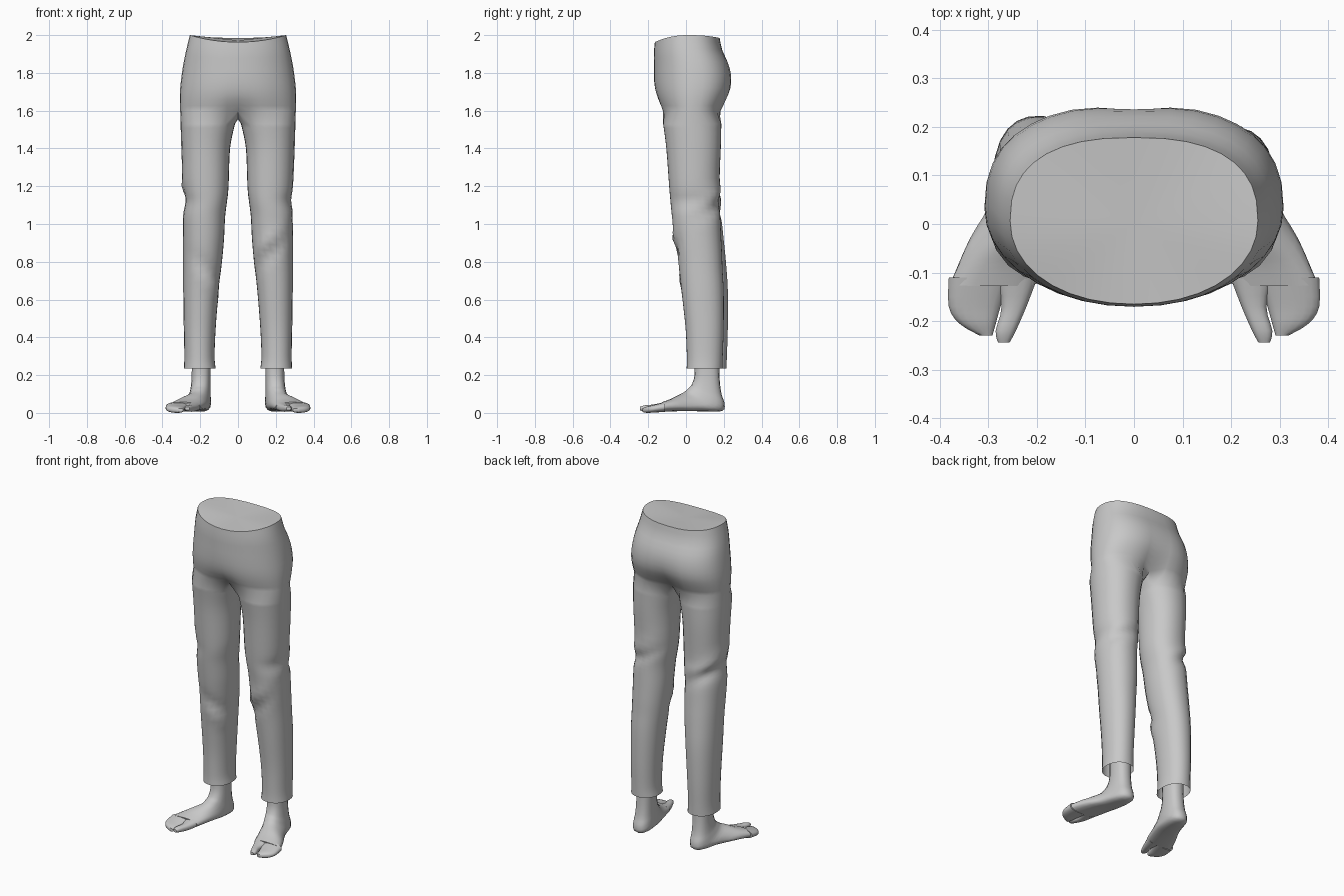
import bpy, bmesh, math
from mathutils import Vector

if "Cube" in bpy.data.objects:
    bpy.data.objects.remove(bpy.data.objects["Cube"])

grey = bpy.data.materials.new("plain grey")
grey.diffuse_color = (0.58, 0.58, 0.58, 1)
grey.use_nodes = True
grey.node_tree.nodes["Principled BSDF"].inputs["Base Color"].default_value = grey.diffuse_color


def finish(name, bm):
    """Weld, orient and smooth a mesh, then add it to the scene."""
    bmesh.ops.remove_doubles(bm, verts=bm.verts, dist=0.0005)
    bmesh.ops.recalc_face_normals(bm, faces=bm.faces)
    mesh = bpy.data.meshes.new(name)
    bm.to_mesh(mesh)
    bm.free()
    mesh.materials.append(grey)
    ob = bpy.data.objects.new(name, mesh)
    bpy.context.collection.objects.link(ob)
    bpy.ops.object.select_all(action='DESELECT')
    ob.select_set(True)
    bpy.context.view_layer.objects.active = ob
    bpy.ops.object.shade_smooth_by_angle(angle=math.radians(45))


def refine(rows, steps):
    """Smoothly interpolated copies of the table rows."""
    out = []
    for i in range(len(rows) - 1):
        p0, p1, p2 = rows[max(i - 1, 0)], rows[i], rows[i + 1]
        p3 = rows[min(i + 2, len(rows) - 1)]
        for s in range(steps):
            t = s / steps
            out.append([b + 0.5 * t * (c - a + t * (2*a - 5*b + 4*c - d + t * (3*(b - c) + d - a)))
                        for a, b, c, d in zip(p0, p1, p2, p3)])
    return out + [list(rows[-1])]


def bridge(bm, a, b, closed):
    n = len(a)
    for i in range(n if closed else n - 1):
        j = (i + 1) % n
        bm.faces.new((a[i], a[j], b[j], b[i]))


# Hip rows: z, half width, front y, back y, back cleft, front cleft
HIPS = [(2.0, .255, -.165, .178, 0, 0), (1.93, .272, -.17, .192, 0, 0),
        (1.86, .287, -.17, .224, .003, 0), (1.79, .298, -.17, .243, .007, 0),
        (1.72, .306, -.167, .243, .016, .003), (1.66, .308, -.155, .222, .03, .012),
        (1.60, .306, -.135, .193, .05, .04)]
# Leg rows: z, inner x, outer x, front y, back y
LEG = [(1.53, .016, .304, -.122, .188), (1.4, .042, .300, -.105, .185),
       (1.2, .050, .291, -.090, .176), (1.12, .058, .279, -.083, .180),
       (1.04, .068, .291, -.075, .188), (.92, .074, .291, -.060, .200),
       (.80, .085, .290, -.042, .212), (.65, .102, .290, -.025, .222),
       (.45, .118, .287, -.003, .222), (.30, .124, .284, .004, .217),
       (.235, .118, .287, .003, .215)]
# Cloth folds: side, angle, z, slope, angular width, height, amount
FOLDS = [(1, -110, .90, .0016, 40, .035, .014), (1, -105, .83, .0016, 40, .03, -.014),
         (-1, -115, .76, .0012, 45, .04, -.012), (-1, -125, .68, .0012, 40, .04, .010),
         (1, 60, 1.16, .001, 60, .04, .010), (1, 60, 1.09, .001, 60, .03, -.010),
         (-1, 40, 1.17, -.001, 60, .04, .012), (-1, 60, 1.09, -.001, 60, .03, -.010)]
M, K = 19, 5     # points round the outside and inside of each leg


def spow(v, e):
    return math.copysign(abs(v) ** e, v)


def hip_ring(bm, side, row, closing):
    z, w, yf, yb, cb, cf = row
    yc = (yf + yb) / 2
    ring = []
    for i in range(M):
        t = math.radians(-90 + 180 * i / (M - 1))
        back = t > 0
        e = 0.8 if back else 0.95
        x = w * max(math.cos(t), 0) ** e
        if i in (0, M - 1):
            x = 0
        y = yc + (yb - yc) * spow(math.sin(t), e)
        y -= (cb if back else -cf) * math.exp(-(x / .07) ** 2)
        # waist dips at the front and slightly at the back
        fade = max(0, (z - 1.8) / .2)
        dz = -fade * math.sin(t) ** 2 * (.015 if back else .037)
        ring.append(bm.verts.new((side * x, y, z + dz)))
    if closing:      # crotch seam between the two legs
        a, b = ring[-1].co, ring[0].co
        for k in range(1, K + 1):
            f = k / (K + 1)
            p = a.lerp(b, f)
            ring.append(bm.verts.new((0, p.y, z - .045 * math.sin(math.pi * f))))
    return ring


def leg_ring(bm, side, row):
    z, xi, xo, yf, yb = row
    if side > 0:
        yb -= .022 * min(1, max(0, (1.15 - z) / .4))
    cx, cy, rx, ry = (xi + xo) / 2, (yf + yb) / 2, (xo - xi) / 2, (yb - yf) / 2
    spread = 145
    angles = [-spread + 2 * spread * i / (M - 1) for i in range(M)]
    angles += [spread + (360 - 2 * spread) * k / (K + 1) for k in range(1, K + 1)]
    ring = []
    for d in angles:
        t = math.radians(d)
        off = 0
        for s, a, fz, slope, w, h, amt in FOLDS:
            da = (d - a + 180) % 360 - 180
            if s == side:
                off += amt * math.exp(-(da / w) ** 2 - ((z - fz - slope * da) / h) ** 2)
        ring.append(bm.verts.new((side * (cx + (rx + off) * spow(math.cos(t), .92)),
                                  cy + (ry + off) * spow(math.sin(t), .92), z)))
    return ring


# Trousers: two halves welded along the middle
bm = bmesh.new()
middle = bm.verts.new((0, 0, 1.972))
for side in (1, -1):
    hips = refine(HIPS, 2)
    rings = [hip_ring(bm, side, r, i == len(hips) - 1) for i, r in enumerate(hips)]
    for a, b in zip(rings, rings[1:]):
        bridge(bm, a[:M], b[:M], False)
    for i in range(M - 1):      # flat closure at the waist
        bm.faces.new((middle, rings[0][i], rings[0][i + 1]))
    legs = [rings[-1]] + [leg_ring(bm, side, r) for r in refine(LEG, 4)]
    for a, b in zip(legs, legs[1:]):
        bridge(bm, a, b, True)
finish("trousers", bm)

# Foot rows: top x y z, bottom x y z, half width
FOOT = [(.195, .045, .30, .195, .175, .30, .050), (.196, .045, .20, .196, .178, .18, .050),
        (.200, .030, .15, .197, .188, .10, .053), (.206, .012, .13, .197, .204, .05, .057),
        (.217, -.010, .11, .198, .192, .01, .063), (.248, -.050, .09, .212, .090, .008, .074),
        (.270, -.085, .072, .246, 0, .010, .085), (.291, -.128, .057, .286, -.115, .006, .090)]
BIG_TOE = [(.243, -.11, .058, .243, -.11, .008, .045), (.247, -.17, .045, .247, -.17, .006, .026),
           (.264, -.22, .040, .264, -.22, .008, .021), (.268, -.244, .032, .268, -.244, .014, .012)]
SMALL_TOES = [(.318, -.11, .058, .318, -.11, .005, .064), (.328, -.17, .042, .328, -.17, .002, .054),
              (.322, -.205, .034, .322, -.205, 0, .038), (.305, -.229, .024, .305, -.229, .004, .014)]


def loft(bm, side, rows, n=18):
    rings = []
    for tx, ty, tz, bx, by, bz, w in refine(rows, 3):
        top, bot = Vector((tx, ty, tz)), Vector((bx, by, bz))
        ring = []
        for i in range(n):
            t = 2 * math.pi * i / n
            p = (top + bot) / 2 + (top - bot) / 2 * spow(math.cos(t), .85)
            p.x += w * spow(math.sin(t), .8)
            ring.append(bm.verts.new((side * p.x, p.y, max(p.z, 0))))
        rings.append(ring)
    for a, b in zip(rings, rings[1:]):
        bridge(bm, a, b, True)
    bm.faces.new(rings[0])
    bm.faces.new(rings[-1])


# Feet with a split between the big toe and the rest
for side, name in ((1, "left_foot"), (-1, "right_foot")):
    bm = bmesh.new()
    for rows in (FOOT, BIG_TOE, SMALL_TOES):
        loft(bm, side, rows)
    finish(name, bm)
